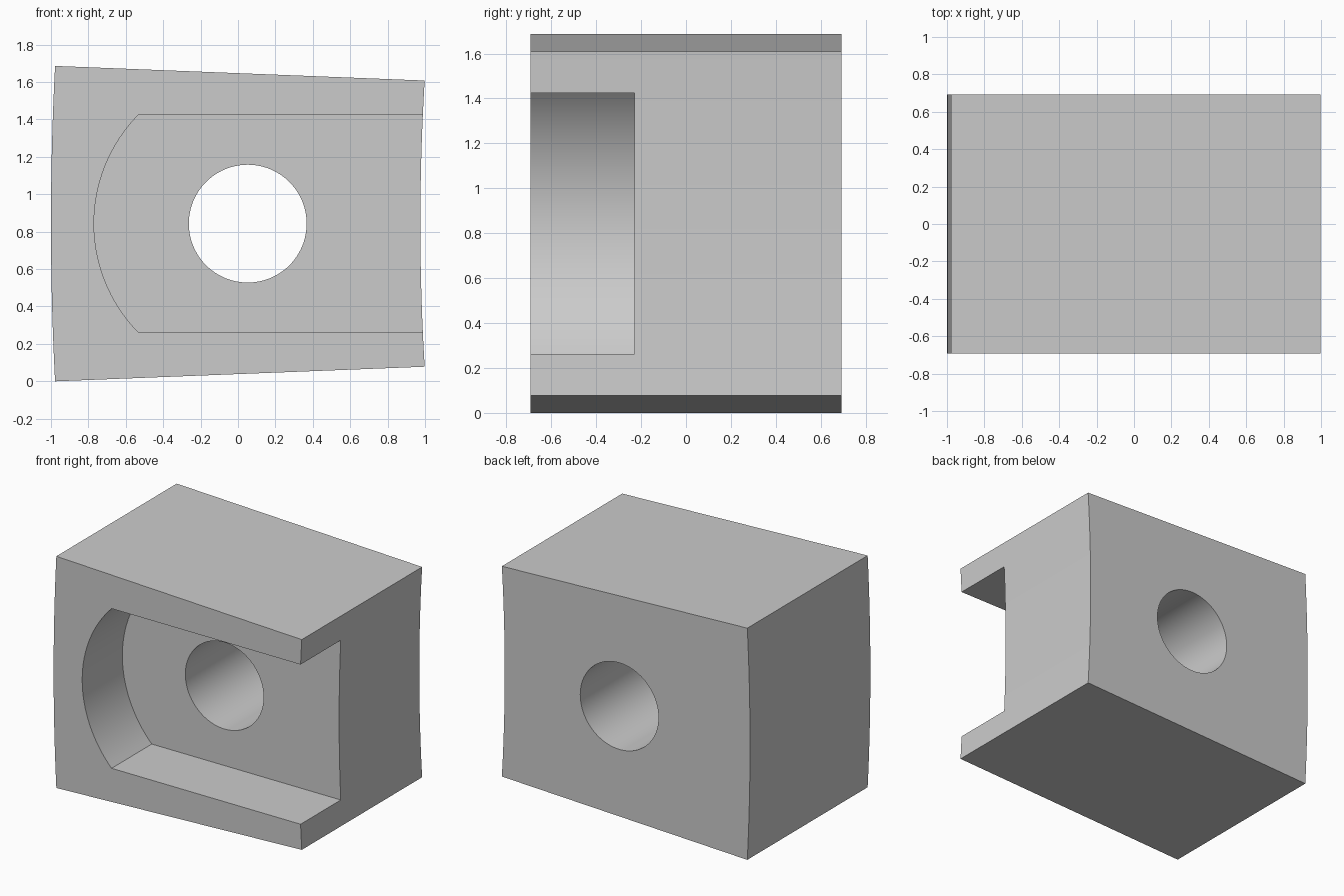
import bpy, bmesh, math

cube = bpy.data.objects.get("Cube")
if cube:
    bpy.data.objects.remove(cube, do_unlink=True)

HALF_DEPTH = 0.692
MID_Z = 0.843


def arc(edge_x, mid_x, half_height, steps=32):
    """Upward arc through (edge_x, -h), (mid_x, 0), (edge_x, +h) about MID_Z."""
    sag = abs(edge_x - mid_x)
    radius = (half_height ** 2 + sag ** 2) / (2 * sag)
    side = 1 if mid_x > edge_x else -1
    centre = mid_x - side * radius
    sweep = math.asin(half_height / radius)
    angles = [sweep * (2 * i / steps - 1) for i in range(steps + 1)]
    return [(centre + side * radius * math.cos(a), MID_Z + radius * math.sin(a))
            for a in angles]


def prism(name, outline, y0, y1):
    """Extrude an x-z outline from y0 to y1."""
    bm = bmesh.new()
    face = bm.faces.new([bm.verts.new((x, y0, z)) for x, z in outline])
    out = bmesh.ops.extrude_face_region(bm, geom=[face])
    moved = [v for v in out["geom"] if isinstance(v, bmesh.types.BMVert)]
    bmesh.ops.translate(bm, verts=moved, vec=(0, y1 - y0, 0))
    bmesh.ops.recalc_face_normals(bm, faces=bm.faces)
    mesh = bpy.data.meshes.new(name)
    bm.to_mesh(mesh)
    bm.free()
    obj = bpy.data.objects.new(name, mesh)
    bpy.context.collection.objects.link(obj)
    return obj


# Tapered block with a bulging left end and a hollowed right end
block = prism("block", arc(0.998, 0.975, 0.765) + arc(-0.978, -1.0, MID_Z)[::-1],
              -HALF_DEPTH, HALF_DEPTH)

# Front channel: rounded at one end, open at the other
channel = prism("channel_cutter",
                arc(-0.533, -0.77, 0.581) + [(1.2, MID_Z + 0.581), (1.2, MID_Z - 0.581)],
                -HALF_DEPTH - 0.1, -0.23)

# Round hole through the full depth
turns = [2 * math.pi * i / 96 for i in range(96)]
hole = prism("hole_cutter",
             [(0.052 + 0.315 * math.cos(a), MID_Z + 0.315 * math.sin(a)) for a in turns],
             -HALF_DEPTH - 0.1, HALF_DEPTH + 0.1)

bpy.ops.object.select_all(action="DESELECT")
block.select_set(True)
bpy.context.view_layer.objects.active = block
for cutter in (channel, hole):
    cutter.hide_render = True
    mod = block.modifiers.new(cutter.name, "BOOLEAN")
    mod.operation = "DIFFERENCE"
    mod.solver = "EXACT"
    mod.object = cutter
    bpy.ops.object.modifier_apply(modifier=mod.name)
    bpy.data.objects.remove(cutter, do_unlink=True)

# Plain grey finish
grey = bpy.data.materials.new("plain_grey")
grey.use_nodes = True
colour = (0.6, 0.6, 0.6, 1)
grey.diffuse_color = colour
grey.node_tree.nodes["Principled BSDF"].inputs["Base Color"].default_value = colour
block.data.materials.clear()
block.data.materials.append(grey)
bpy.ops.object.shade_smooth_by_angle(angle=math.radians(30))
